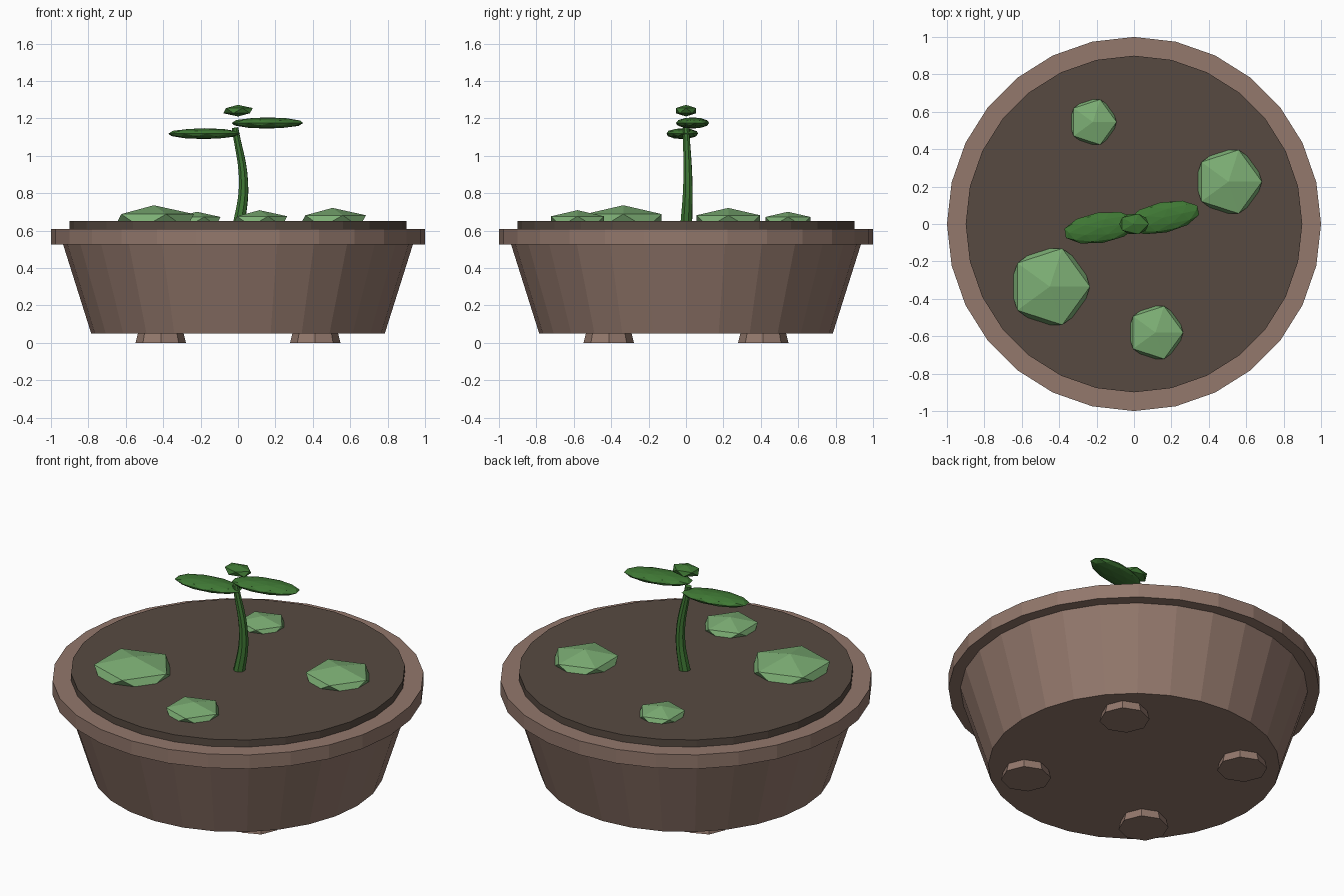
import bpy, bmesh, math
from mathutils import Matrix, Vector

if "Cube" in bpy.data.objects:
    bpy.data.objects.remove(bpy.data.objects["Cube"])


def srgb(r, g, b):
    lin = [((c / 255 + 0.055) / 1.055) ** 2.4 for c in (r, g, b)]
    return (*lin, 1)


def material(name, rgb):
    m = bpy.data.materials.new(name)
    m.diffuse_color = srgb(*rgb)
    m.use_nodes = True
    m.node_tree.nodes["Principled BSDF"].inputs["Base Color"].default_value = m.diffuse_color
    return m


CLAY = material("clay brown", (147, 120, 108))
SOIL = material("dark soil", (87, 74, 65))
MOSS = material("pale moss green", (124, 174, 116))
LEAF = material("leaf green", (63, 120, 52))


def add(name, bm, mat, smooth=False):
    bmesh.ops.recalc_face_normals(bm, faces=bm.faces)
    me = bpy.data.meshes.new(name)
    bm.to_mesh(me)
    bm.free()
    me.materials.append(mat)
    for p in me.polygons:
        p.use_smooth = smooth
    ob = bpy.data.objects.new(name, me)
    bpy.context.collection.objects.link(ob)
    return ob


def lathe(name, profile, sides, mat, centre=(0, 0)):
    """Solid of flat-sided rings (radius, height), capped at both ends."""
    bm = bmesh.new()
    rings = [[bm.verts.new((centre[0] + r * math.cos(2 * math.pi * i / sides),
                            centre[1] + r * math.sin(2 * math.pi * i / sides), z))
              for i in range(sides)] for r, z in profile]
    for a, b in zip(rings, rings[1:]):
        for i in range(sides):
            j = (i + 1) % sides
            bm.faces.new((a[i], a[j], b[j], b[i]))
    bm.faces.new(rings[0])
    bm.faces.new(rings[-1])
    return add(name, bm, mat)


def ico(name, centre, size, mat, subdiv=1, turn=0, smooth=False):
    bm = bmesh.new()
    bmesh.ops.create_icosphere(
        bm, subdivisions=subdiv, radius=1,
        matrix=Matrix.Translation(centre) @ Matrix.Rotation(math.radians(turn), 4, 'Z')
        @ Matrix.Diagonal((*size, 1)))
    return add(name, bm, mat, smooth)


# Pot with tapered body and overhanging rim
lathe("pot", [(0.785, 0.05), (0.935, 0.525), (1.0, 0.525), (1.0, 0.608)], 28, CLAY)

# Four flared feet
for i, (sx, sy) in enumerate([(-1, -1), (1, -1), (1, 1), (-1, 1)]):
    lathe(f"foot_{i + 1}", [(0.135, 0), (0.12, 0.06)], 8, CLAY, (0.413 * sx, 0.413 * sy))

# Soil disc
lathe("soil", [(0.9, 0.56), (0.9, 0.65)], 28, SOIL)

# Moss mounds, half sunk in the soil
for i, (x, y, s) in enumerate([(-0.45, -0.335, 0.24), (0.505, 0.226, 0.2),
                               (0.115, -0.58, 0.166), (-0.22, 0.545, 0.142)]):
    ico(f"moss_mound_{i + 1}", (x, y, 0.65), (s, s, 0.355 * s), MOSS)

# Curved, tapering stem
cu = bpy.data.curves.new("stem", 'CURVE')
cu.dimensions = '3D'
cu.bevel_depth = 1
cu.bevel_resolution = 2
cu.resolution_u = 6
cu.use_fill_caps = True
sp = cu.splines.new('BEZIER')
sp.bezier_points.add(2)
path = [((0.0, 0, 0.6), 0.034), ((0.03, 0.01, 0.85), 0.026), ((-0.016, 0, 1.15), 0.018)]
for p, (co, r) in zip(sp.bezier_points, path):
    p.co = co
    p.radius = r
    p.handle_left_type = p.handle_right_type = 'AUTO'
cu.materials.append(LEAF)
stem = bpy.data.objects.new("stem", cu)
bpy.context.collection.objects.link(stem)
bpy.context.view_layer.objects.active = stem
stem.select_set(True)
bpy.ops.object.convert(target='MESH')
bpy.ops.object.shade_smooth_by_angle(angle=math.radians(40))

# Two flat leaves and the top bud
ico("left_leaf", (-0.18, -0.02, 1.118), (0.2, 0.082, 0.029), LEAF, 2, 9)
ico("right_leaf", (0.157, 0.035, 1.175), (0.2, 0.082, 0.03), LEAF, 2, 12)
ico("bud", (0, 0, 1.241), (0.088, 0.064, 0.031), LEAF)
